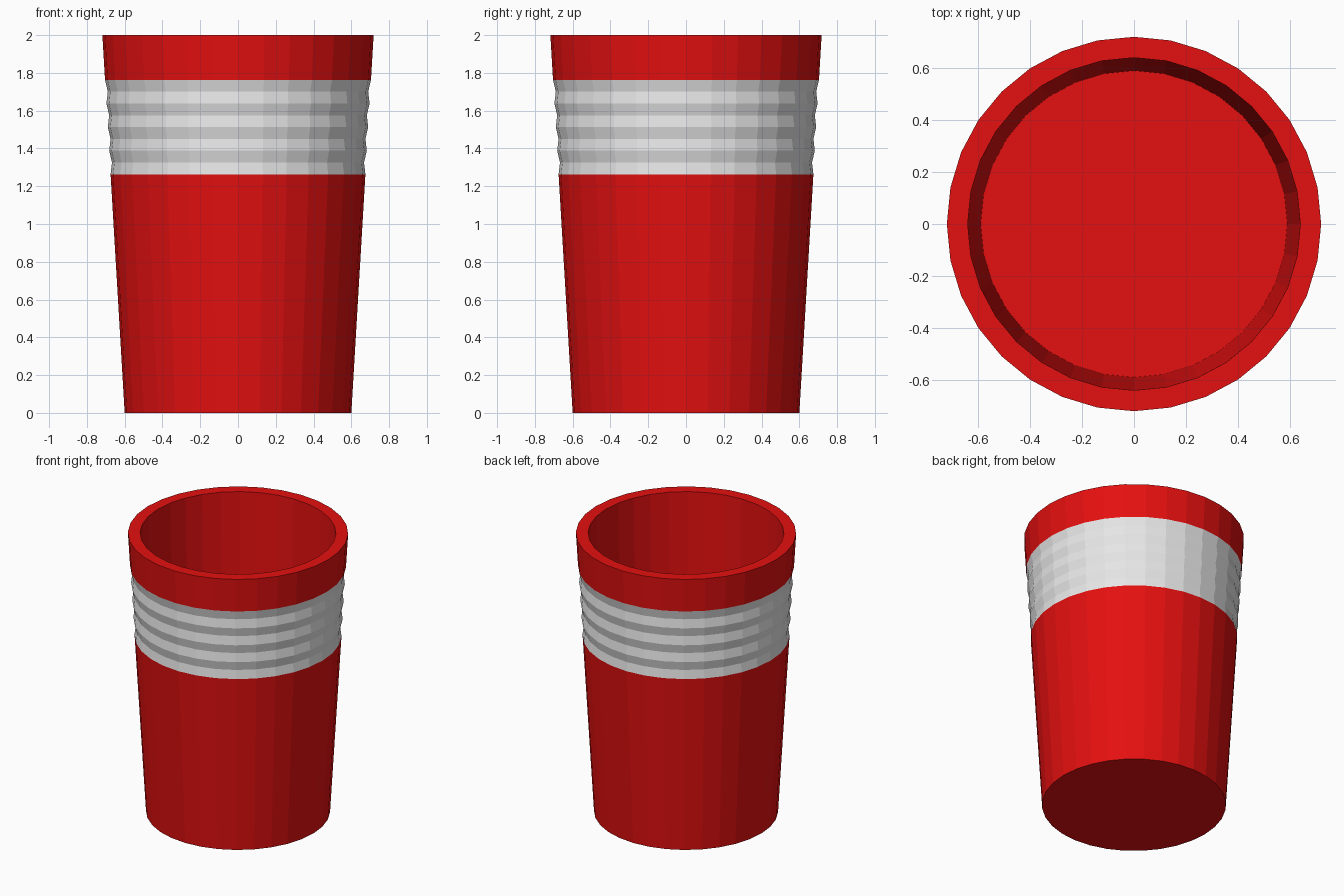
import bpy, bmesh, math

if "Cube" in bpy.data.objects:
    bpy.data.objects.remove(bpy.data.objects["Cube"])

SIDES = 32
R_BOTTOM, R_TOP, HEIGHT = 0.60, 0.718, 2.0
BAND_LOW, BAND_HIGH, STEPS, GROOVE = 1.263, 1.763, 8, 0.011


def cone_radius(z):
    return R_BOTTOM + (R_TOP - R_BOTTOM) * z / HEIGHT


def material(name, rgb):
    m = bpy.data.materials.new(name)
    m.diffuse_color = (*rgb, 1.0)
    m.use_nodes = True
    m.node_tree.nodes["Principled BSDF"].inputs["Base Color"].default_value = m.diffuse_color
    return m


# Profile: outer wall with grooved grip band, rim, inner wall
profile = [(R_BOTTOM, 0.0)]
for i in range(STEPS + 1):
    z = BAND_LOW + (BAND_HIGH - BAND_LOW) * i / STEPS
    profile.append((cone_radius(z) - (GROOVE if i % 2 else 0.0), z))
profile += [(R_TOP, HEIGHT), (0.638, HEIGHT), (0.588, 0.08)]

bm = bmesh.new()
rings = []
for r, z in profile:
    rings.append([bm.verts.new((r * math.cos(2 * math.pi * k / SIDES),
                                r * math.sin(2 * math.pi * k / SIDES), z))
                  for k in range(SIDES)])

# Walls, with the band faces white
for i, (low, high) in enumerate(zip(rings, rings[1:])):
    for k in range(SIDES):
        n = (k + 1) % SIDES
        f = bm.faces.new((low[k], low[n], high[n], high[k]))
        f.material_index = 1 if 1 <= i <= STEPS else 0

# Underside and inner floor
bm.faces.new(rings[0][::-1])
bm.faces.new(rings[-1])
bmesh.ops.recalc_face_normals(bm, faces=bm.faces[:])

mesh = bpy.data.meshes.new("cup")
bm.to_mesh(mesh)
bm.free()
mesh.materials.append(material("red plastic", (0.78, 0.005, 0.005)))
mesh.materials.append(material("white band", (0.80, 0.80, 0.80)))
cup = bpy.data.objects.new("cup", mesh)
bpy.context.collection.objects.link(cup)
